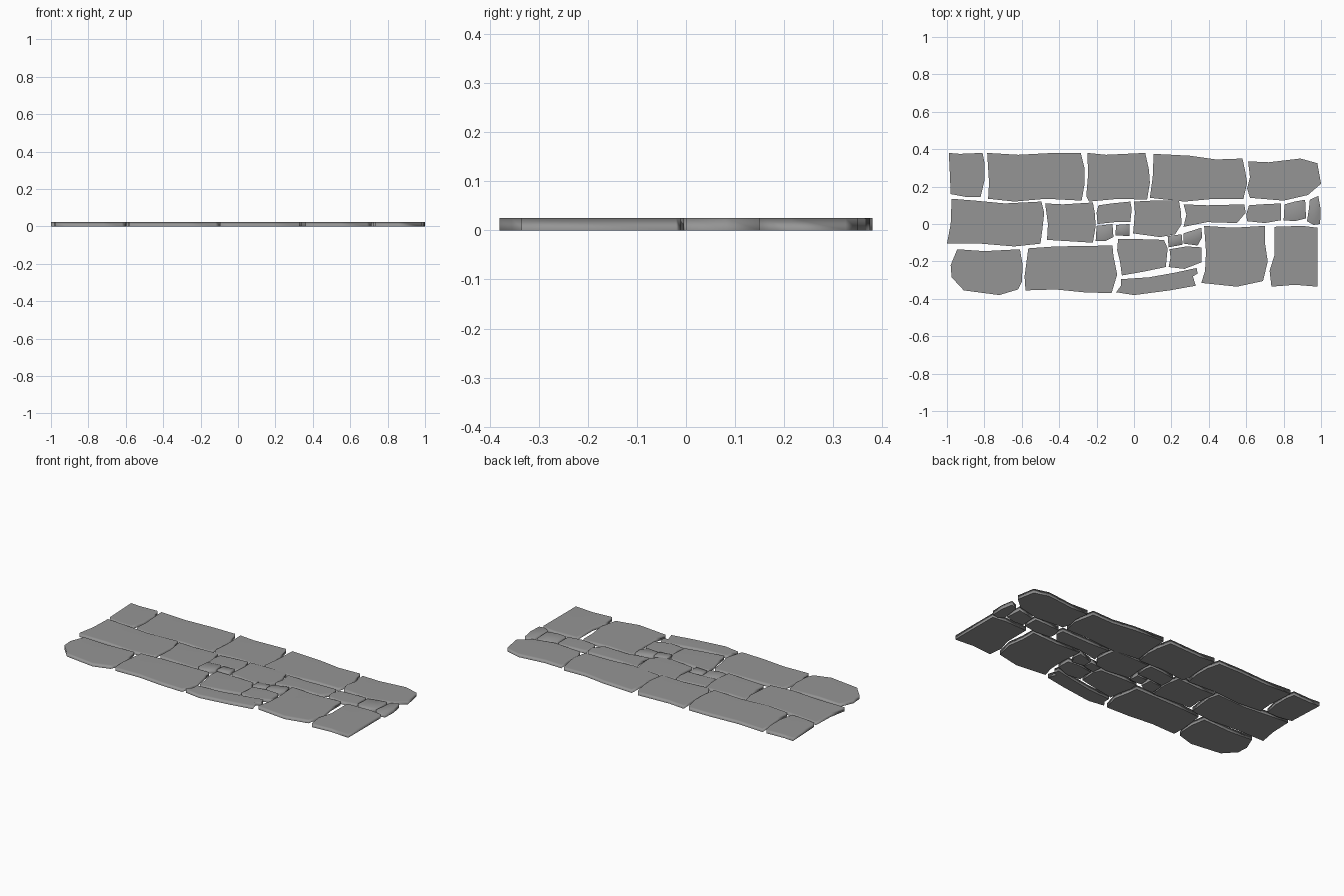
import bpy, bmesh

THICK = 0.025
stone = bpy.data.materials.new("dark_stone")
stone.diffuse_color = (0.3, 0.3, 0.3, 1)

def slab(name, *pts):
    """Flat paving stone: outline in plan, extruded up, top edge softly shaded."""
    bm = bmesh.new()
    face = bm.faces.new([bm.verts.new((x, y, 0)) for x, y in pts])
    top = bmesh.ops.extrude_face_region(bm, geom=[face], use_keep_orig=True)["geom"]
    for v in top:
        if isinstance(v, bmesh.types.BMVert):
            v.co.z = THICK
    bmesh.ops.recalc_face_normals(bm, faces=bm.faces)
    for f in bm.faces:
        f.smooth = True
    for e in bm.edges:
        e.smooth = any(v.co.z > 0 for v in e.verts)  # only the bottom rim stays sharp
    mesh = bpy.data.meshes.new(name)
    bm.to_mesh(mesh)
    bm.free()
    mesh.materials.append(stone)
    obj = bpy.data.objects.new(name, mesh)
    bpy.context.collection.objects.link(obj)
    # Large faces rule the normals, so the top stays flat and the sides blend into it
    mod = obj.modifiers.new("flat_top", "WEIGHTED_NORMAL")
    mod.keep_sharp = True
    mod.weight = 90

# Back row, left to right
slab("back_stone_1", (-.99, .38), (-.93, .375), (-.81, .38), (-.80, .33), (-.80, .23),
     (-.82, .145), (-.90, .145), (-.98, .16), (-.985, .28))
slab("back_stone_2", (-.785, .38), (-.62, .37), (-.43, .38), (-.285, .38), (-.265, .30),
     (-.265, .21), (-.28, .125), (-.47, .135), (-.64, .12), (-.78, .135), (-.775, .22))
slab("back_stone_3", (-.25, .38), (-.15, .37), (.06, .38), (.08, .29), (.085, .22),
     (.07, .13), (-.08, .135), (-.24, .12), (-.255, .15), (-.245, .27))
slab("back_stone_4", (.105, .375), (.30, .365), (.44, .345), (.58, .35), (.595, .28),
     (.605, .22), (.585, .135), (.43, .135), (.27, .12), (.085, .14), (.10, .25))
slab("back_stone_5", (.61, .335), (.72, .33), (.89, .35), (.98, .325), (1.0, .215),
     (.93, .155), (.80, .125), (.62, .14), (.605, .19), (.62, .25))

# Middle row
slab("middle_stone_1", (-.975, .135), (-.85, .125), (-.69, .11), (-.495, .12), (-.48, .06),
     (-.49, -.03), (-.50, -.105), (-.64, -.12), (-.82, -.105), (-1, -.105), (-.98, 0))
slab("middle_stone_2", (-.475, .11), (-.38, .105), (-.22, .115), (-.21, .06), (-.205, -.01),
     (-.22, -.1), (-.30, -.095), (-.465, -.085), (-.46, 0))
slab("middle_stone_3", (-.19, .10), (-.12, .11), (-.02, .12), (-.012, .08), (-.02, .01),
     (-.10, .01), (-.195, 0), (-.20, .06))
slab("middle_stone_4", (0, .12), (.10, .125), (.24, .125), (.25, .07), (.255, 0),
     (.22, -.055), (.14, -.07), (-.005, -.05), (.005, .06))
slab("middle_stone_5", (.265, .105), (.39, .10), (.59, .105), (.597, .06), (.55, .005),
     (.39, .01), (.265, -.015), (.28, .05))
slab("middle_stone_6", (.615, .10), (.68, .105), (.785, .11), (.785, .02), (.70, .005),
     (.605, .015), (.60, .05))
slab("middle_stone_7", (.805, .105), (.86, .12), (.915, .13), (.92, .03), (.86, .015), (.80, .02))
slab("middle_stone_8", (.94, .13), (.985, .15), (.998, .08), (.995, 0), (.96, -.005),
     (.925, .015), (.935, .08))

# Small filler stones
slab("filler_stone_1", (-.20, -.01), (-.115, 0), (-.11, -.07), (-.15, -.09), (-.205, -.09))
slab("filler_stone_2", (-.095, -.005), (-.025, 0), (-.025, -.065), (-.10, -.06))
slab("filler_stone_3", (.18, -.065), (.255, -.055), (.26, -.11), (.185, -.125))
slab("filler_stone_4", (.265, -.05), (.36, -.02), (.365, -.07), (.34, -.115), (.265, -.105))
slab("filler_stone_5", (.19, -.135), (.28, -.12), (.36, -.125), (.36, -.205), (.27, -.24),
     (.185, -.23), (.195, -.18))

# Front row
slab("front_stone_1", (-.945, -.135), (-.80, -.145), (-.61, -.135), (-.595, -.22), (-.60, -.31),
     (-.62, -.35), (-.72, -.38), (-.91, -.355), (-.975, -.285), (-.98, -.22))
slab("front_stone_2", (-.565, -.13), (-.42, -.12), (-.115, -.115), (-.11, -.17), (-.09, -.27),
     (-.12, -.37), (-.27, -.365), (-.42, -.35), (-.58, -.355), (-.585, -.28))
slab("front_stone_3", (-.085, -.08), (0, -.08), (.16, -.085), (.18, -.13), (.17, -.23),
     (.05, -.255), (-.065, -.275), (-.075, -.20), (-.09, -.14))
slab("front_stone_4", (-.07, -.295), (.08, -.285), (.22, -.26), (.335, -.235), (.34, -.265),
     (.315, -.28), (.33, -.33), (.19, -.355), (0, -.38), (-.095, -.365), (-.07, -.33))
slab("front_stone_5", (.375, -.01), (.53, -.02), (.70, -.01), (.70, -.10), (.715, -.20),
     (.69, -.305), (.55, -.335), (.36, -.315), (.38, -.25), (.385, -.15))
slab("front_stone_6", (.75, -.015), (.90, -.01), (.98, -.02), (.98, -.335), (.86, -.325),
     (.735, -.335), (.725, -.25), (.75, -.17))
